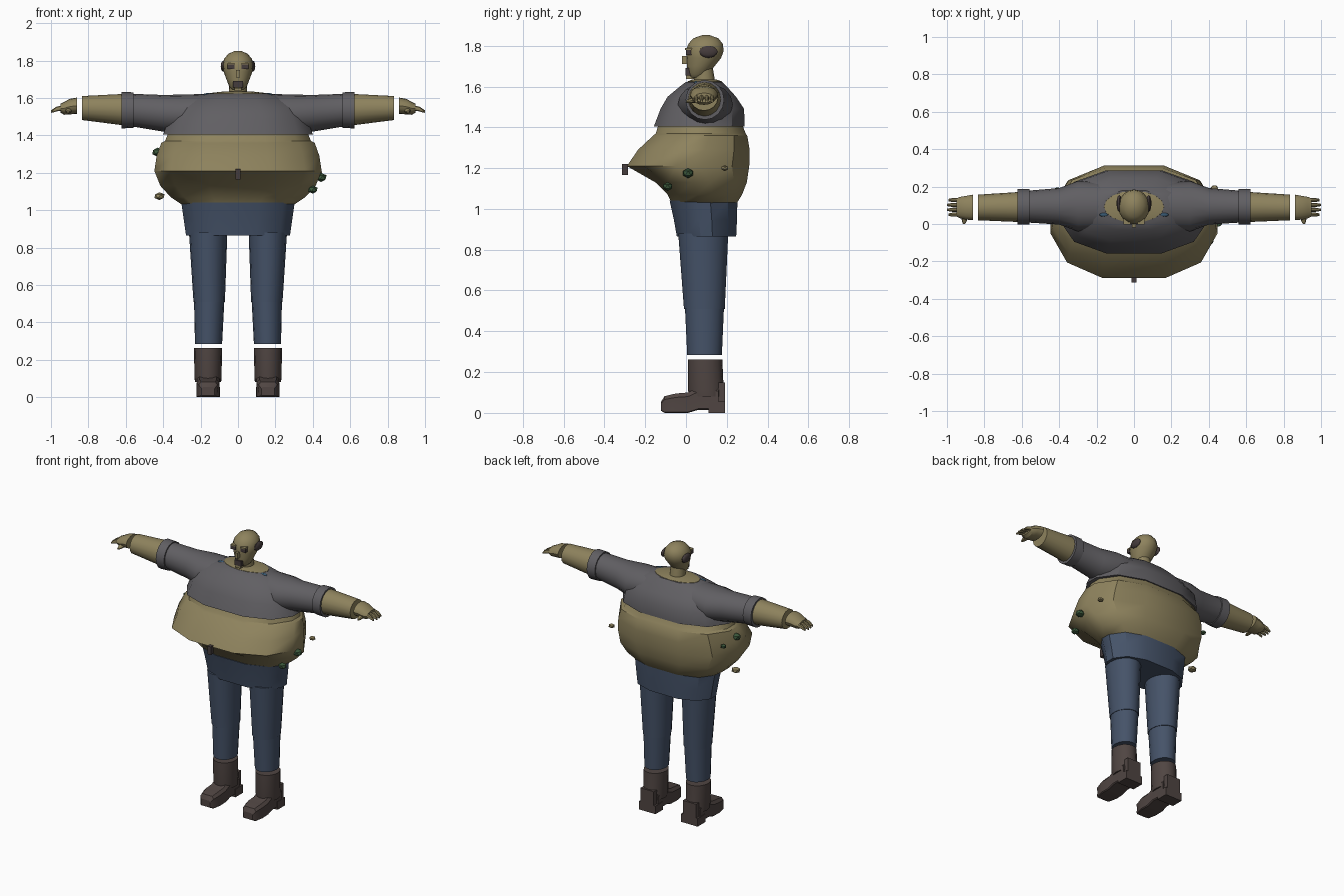
import bpy, bmesh, math
from mathutils import Vector

if "Cube" in bpy.data.objects:
    bpy.data.objects.remove(bpy.data.objects["Cube"])


def material(name, rgb):
    m = bpy.data.materials.new(name)
    m.diffuse_color = (*rgb, 1)
    m.use_nodes = True
    m.node_tree.nodes["Principled BSDF"].inputs["Base Color"].default_value = m.diffuse_color
    return m


SKIN = material("olive skin", (0.27, 0.225, 0.11))
SHIRT = material("grey cloth", (0.118, 0.114, 0.124))
JEANS = material("blue denim", (0.06, 0.086, 0.14))
BOOT = material("brown leather", (0.08, 0.06, 0.055))
DARK = material("dark brown", (0.06, 0.045, 0.045))
GREEN = material("wart green", (0.045, 0.10, 0.045))
BLUE = material("strap blue", (0.04, 0.10, 0.17))

ROUND = [(math.cos(math.tau * i / 16), math.sin(math.tau * i / 16)) for i in range(16)]
# Broad twelve-sided body section, built from one quadrant
QUAD = [(1, 0.2), (0.8, 0.72), (0.37, 1)]
BODY = (QUAD + [(-x, y) for x, y in reversed(QUAD)]
        + [(-x, -y) for x, y in QUAD] + [(x, -y) for x, y in reversed(QUAD)])
# Rounded box section
BOXY = [(0.98, 0), (1, 0.6), (0.75, 1), (-0.75, 1), (-1, 0.6), (-0.98, 0),
        (-1, -0.9), (-0.9, -1), (0.9, -1), (1, -0.9)]


def finish(bm, name, mat, angle=30):
    bmesh.ops.recalc_face_normals(bm, faces=bm.faces)
    me = bpy.data.meshes.new(name)
    bm.to_mesh(me)
    bm.free()
    me.materials.append(mat)
    ob = bpy.data.objects.new(name, me)
    bpy.context.collection.objects.link(ob)
    bpy.ops.object.select_all(action='DESELECT')
    bpy.context.view_layer.objects.active = ob
    ob.select_set(True)
    bpy.ops.object.shade_smooth_by_angle(angle=math.radians(angle))
    return ob


def loft(name, mat, axis, rings, shape=ROUND, side=1, angle=30):
    """Rings are (position, min a, max a, min b, max b) along an axis."""
    bm = bmesh.new()
    loops = []
    for t, a0, a1, b0, b1 in rings:
        loop = []
        for u, v in shape:
            a, b = (a0 + a1 + u * (a1 - a0)) / 2, (b0 + b1 + v * (b1 - b0)) / 2
            x, y, z = {'x': (t, a, b), 'y': (a, t, b), 'z': (a, b, t)}[axis]
            loop.append(bm.verts.new((x * side, y, z)))
        loops.append(loop)
    n = len(shape)
    for p, q in zip(loops, loops[1:]):
        for i in range(n):
            bm.faces.new((p[i], p[(i + 1) % n], q[(i + 1) % n], q[i]))
    bm.faces.new(loops[0])
    bm.faces.new(loops[-1])
    return finish(bm, name, mat, angle)


def trunk(name, mat, rings, shape=BODY):
    return loft(name, mat, 'z', [(z, -r, r, y0, y1) for z, r, y0, y1 in rings], shape, angle=35)


def box(name, mat, lo, hi):
    bm = bmesh.new()
    bmesh.ops.create_cube(bm, size=1)
    for v in bm.verts:
        v.co = Vector([(l + h) / 2 + c * (h - l) for c, l, h in zip(v.co, lo, hi)])
    return finish(bm, name, mat)


def blob(name, mat, centre, radii, level=2):
    bm = bmesh.new()
    bmesh.ops.create_icosphere(bm, subdivisions=level, radius=1)
    for v in bm.verts:
        v.co = Vector([c + k * r for c, k, r in zip(centre, v.co, radii)])
    return finish(bm, name, mat, 40)


# Belly with a forward crease
trunk("belly", SKIN, [
    (1.03, .30, -.07, .25), (1.07, .36, -.09, .275), (1.13, .415, -.15, .298),
    (1.21, .447, -.29, .31), (1.29, .435, -.235, .312), (1.36, .41, -.16, .30),
    (1.37, .39, -.148, .292), (1.43, .365, -.13, .27)])
box("navel", DARK, (-.013, -.313, 1.165), (.013, -.285, 1.22))

# Shirt and bare neckline
trunk("shirt", SHIRT, [
    (1.405, .40, -.157, .287), (1.49, .37, -.125, .285), (1.55, .325, -.09, .245),
    (1.60, .25, -.03, .20), (1.623, .18, .0, .178)])
trunk("neckline", SKIN, [(1.60, .165, .005, .18), (1.625, .16, .008, .177),
                         (1.634, .08, .03, .15)], ROUND)

# Trousers hips
trunk("hips", JEANS, [(.865, .278, -.045, .246), (.95, .29, -.06, .25),
                      (1.04, .303, -.08, .252)])

# Neck and head
trunk("neck", SKIN, [(1.61, .05, .04, .145), (1.70, .046, .04, .13)], ROUND)
trunk("head", SKIN, [
    (1.645, .03, .02, .09), (1.66, .047, .01, .11), (1.70, .062, .005, .14),
    (1.74, .077, .002, .172), (1.775, .083, .0, .185), (1.81, .074, .012, .18),
    (1.837, .05, .037, .158), (1.852, .015, .08, .115)], ROUND)
box("nose", SKIN, (-.01, -.02, 1.71), (.01, .02, 1.75))
box("mouth", DARK, (-.026, -.003, 1.655), (.026, .03, 1.69))
box("chin", SKIN, (-.018, .0, 1.638), (.018, .04, 1.654))

for s, tag in ((-1, "left"), (1, "right")):
    # Facial features
    blob(tag + "_ear", DARK, (.079 * s, .11, 1.77), (.014, .046, .03))
    x0, x1 = sorted((.018 * s, .055 * s))
    box(tag + "_eye", DARK, (x0, .0, 1.755), (x1, .03, 1.78))
    box(tag + "_brow", SKIN, (x0, -.004, 1.78), (x1, .03, 1.788))
    blob(tag + "_strap_stud", BLUE, (.16 * s, .05, 1.617), (.025, .012, .01))

    # Arm
    loft(tag + "_sleeve", SHIRT, 'x', [
        (.15, -.03, .22, 1.42, 1.622), (.30, -.04, .23, 1.405, 1.618),
        (.40, -.003, .192, 1.42, 1.616), (.57, .008, .178, 1.448, 1.622)], side=s)
    loft(tag + "_cuff", SHIRT, 'x', [
        (.56, -.002, .187, 1.44, 1.63), (.622, -.002, .187, 1.437, 1.632)], side=s)
    loft(tag + "_forearm", SKIN, 'x', [
        (.60, .01, .172, 1.452, 1.622), (.835, .02, .157, 1.482, 1.61)], side=s)

    # Hand
    loft(tag + "_palm", SKIN, 'x', [
        (.86, .02, .157, 1.515, 1.602), (.90, .024, .15, 1.512, 1.595),
        (.93, .03, .145, 1.51, 1.578), (.95, .04, .137, 1.522, 1.568)], side=s)
    for i in range(4):
        y = .05 + i * .026
        tip = 1.0 - .007 * (i in (0, 3))
        loft(f"{tag}_finger_{i + 1}", SKIN, 'x', [
            (.935, y - .011, y + .011, 1.533, 1.562), (.97, y - .011, y + .011, 1.528, 1.553),
            (tip, y - .006, y + .006, 1.52, 1.534)], ROUND[::2], s, 40)
    loft(tag + "_thumb", SKIN, 'y', [
        (.045, .885, .925, 1.52, 1.55), (.015, .895, .92, 1.518, 1.54),
        (.0, .903, .915, 1.52, 1.532)], ROUND[::2], s, 40)

    # Leg
    loft(tag + "_thigh", JEANS, 'z', [
        (.51, .07, .238, -.01, .19), (.88, .057, .262, -.038, .207)], side=s)
    loft(tag + "_shin", JEANS, 'z', [
        (.285, .085, .23, .006, .176), (.515, .073, .235, -.005, .186)], side=s)

    # Boot
    loft(tag + "_boot_shaft", BOOT, 'z', [
        (.08, .09, .23, .015, .188), (.11, .088, .233, .01, .185),
        (.262, .085, .235, .01, .178)], side=s)
    loft(tag + "_boot_foot", BOOT, 'y', [
        (-.122, .125, .195, .01, .055), (-.105, .11, .21, .0, .082),
        (-.05, .098, .222, .0, .095), (.01, .1, .22, .0, .10),
        (.06, .1, .22, .015, .125), (.16, .1, .22, .015, .13)], BOXY, s)
    h0, h1 = sorted((.097 * s, .223 * s))
    box(tag + "_boot_heel", BOOT, (h0, .11, 0), (h1, .192, .055))
    c0, c1 = sorted((.11 * s, .21 * s))
    box(tag + "_boot_counter", BOOT, (c0, .13, .05), (c1, .192, .15))

# Warts and skin lumps on the belly
for i, (x, y, z, r) in enumerate([(.445, .01, 1.175, .029), (.40, -.09, 1.11, .026),
                                  (-.43, .07, 1.31, .029), (-.41, .18, 1.28, .018)]):
    blob(f"wart_{i + 1}", GREEN, (x, y, z), (r * 1.1, r, r * .85), 1)
for i, (x, y, z, r) in enumerate([(-.42, .06, 1.075, .028), (.43, .19, 1.20, .02)]):
    blob(f"skin_lump_{i + 1}", SKIN, (x, y, z), (r * 1.1, r, r * .75), 1)
